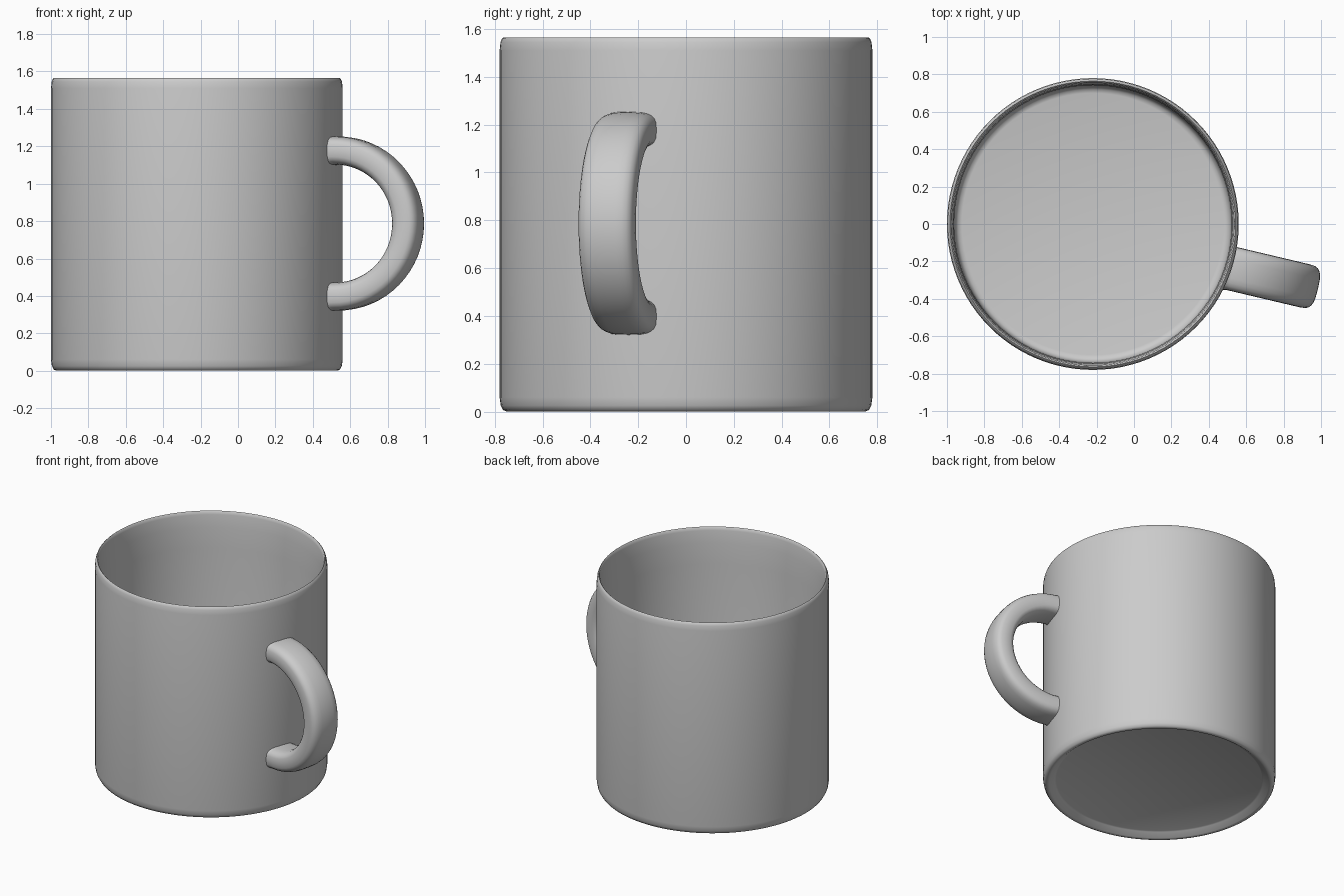
import bpy, bmesh, math
from mathutils import Vector

if "Cube" in bpy.data.objects:
    bpy.data.objects.remove(bpy.data.objects["Cube"])

CX = -0.22          # cup axis
ANG = math.radians(-13.3)   # handle direction
OUT = Vector((math.cos(ANG), math.sin(ANG), 0))
SIDE = Vector((-math.sin(ANG), math.cos(ANG), 0))
UP = Vector((0, 0, 1))


def skin(name, rings):
    """Join equal rings of points into a smooth capped mesh."""
    bm = bmesh.new()
    vs = [[bm.verts.new(p) for p in ring] for ring in rings]
    n = len(vs[0])
    for a, b in zip(vs, vs[1:]):
        for i in range(n):
            j = (i + 1) % n
            bm.faces.new((a[i], a[j], b[j], b[i]))
    bm.faces.new(vs[0])
    bm.faces.new(vs[-1])
    bmesh.ops.recalc_face_normals(bm, faces=bm.faces)
    me = bpy.data.meshes.new(name)
    bm.to_mesh(me)
    bm.free()
    ob = bpy.data.objects.new(name, me)
    bpy.context.collection.objects.link(ob)
    bpy.ops.object.select_all(action='DESELECT')
    bpy.context.view_layer.objects.active = ob
    ob.select_set(True)
    bpy.ops.object.shade_smooth_by_angle(angle=math.radians(60))
    return ob


# Cup: recessed base, foot ring, outer wall, thin rim, inner wall and floor
profile = [(0.69, 0.035), (0.70, 0.03), (0.735, 0.004), (0.75, 0.0), (0.765, 0.006),
           (0.775, 0.025), (0.78, 0.06),
           (0.78, 1.51), (0.776, 1.545), (0.77, 1.56), (0.764, 1.565),
           (0.759, 1.56), (0.755, 1.54), (0.747, 1.45), (0.742, 1.30),
           (0.74, 0.13), (0.735, 0.09), (0.72, 0.07), (0.70, 0.065)]
N = 96
skin("cup_body", [[(CX + r * math.cos(2 * math.pi * i / N), r * math.sin(2 * math.pi * i / N), z)
                   for i in range(N)] for r, z in profile])

# Handle: rounded-rectangle section swept along a half circle, flared at the wall
R, ZC, UC = 0.39, 0.787, 0.785
path = [(0.744, ZC + R, UP, 1.12), (0.765, ZC + R, UP, 1.04), (0.775, ZC + R, UP, 1.0)]
STEPS = 32
arc = []
for k in range(STEPS + 1):
    t = math.pi / 2 - math.pi * k / STEPS
    arc.append((UC + R * math.cos(t), ZC + R * math.sin(t),
                OUT * math.cos(t) + UP * math.sin(t), 1.0))
path = path + arc + [(u, 2 * ZC - z, -d, s) for u, z, d, s in reversed(path)]


def superellipse(t, p=0.62):
    c, s = math.cos(t), math.sin(t)
    return math.copysign(abs(c) ** p, c), math.copysign(abs(s) ** p, s)


rings = []
for u, z, normal, s in path:
    centre = Vector((CX, 0, z)) + OUT * u - SIDE * 0.061
    ring = []
    for i in range(24):
        a, b = superellipse(2 * math.pi * i / 24)
        ring.append(centre + SIDE * (a * 0.118 * (1 + (s - 1) * 0.4)) + normal * (b * 0.076 * s))
    rings.append(ring)
skin("handle", rings)
